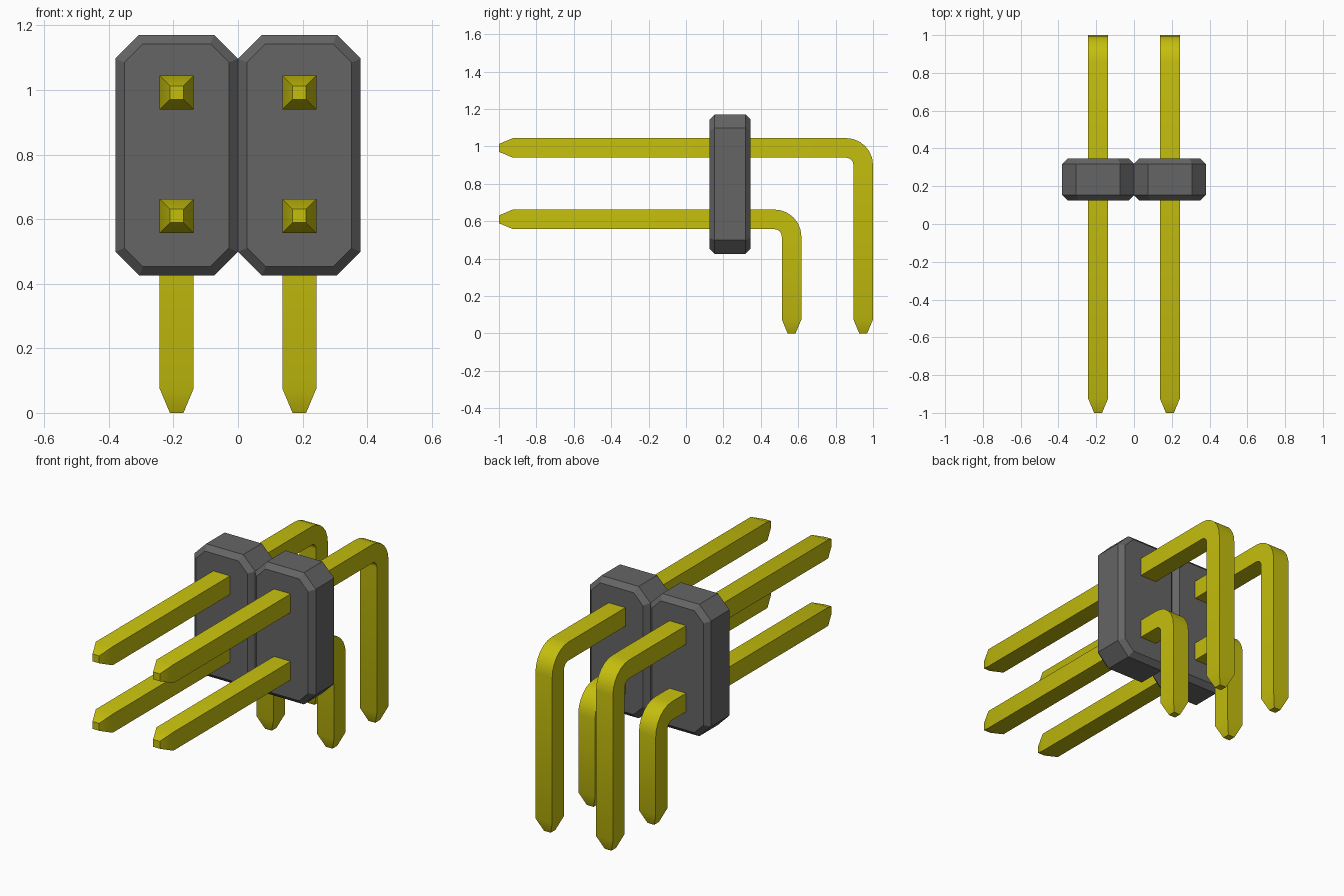
import bpy
import bmesh
from math import sin, cos, pi, radians, sqrt

if "Cube" in bpy.data.objects:
    bpy.data.objects.remove(bpy.data.objects["Cube"], do_unlink=True)


def make_material(name, rgb):
    mat = bpy.data.materials.new(name)
    mat.use_nodes = True
    mat.diffuse_color = (*rgb, 1)
    mat.node_tree.nodes["Principled BSDF"].inputs["Base Color"].default_value = (*rgb, 1)
    return mat


gold = make_material("gold yellow", (0.56, 0.52, 0.004))
plastic = make_material("dark grey plastic", (0.13, 0.13, 0.13))

PITCH = 0.38       # pin spacing
HALF = 0.0525      # half the pin thickness
TIP = 0.021        # half the tip thickness
TAPER = 0.075      # tip length
BEND = 0.092       # centreline bend radius


def loft(name, rings, mat):
    """Skin a list of closed rings and cap both ends."""
    bm = bmesh.new()
    loops = [[bm.verts.new(p) for p in ring] for ring in rings]
    n = len(loops[0])
    for a, b in zip(loops, loops[1:]):
        for i in range(n):
            j = (i + 1) % n
            bm.faces.new((a[i], a[j], b[j], b[i]))
    bm.faces.new(loops[0])
    bm.faces.new(loops[-1])
    bmesh.ops.recalc_face_normals(bm, faces=bm.faces)
    mesh = bpy.data.meshes.new(name)
    bm.to_mesh(mesh)
    bm.free()
    mesh.materials.append(mat)
    obj = bpy.data.objects.new(name, mesh)
    bpy.context.collection.objects.link(obj)
    return obj


def bent_pin(name, x, z, y_back):
    """Square pin running back from the front, then bending down to the ground."""
    yc, zc = y_back - HALF - BEND, z - BEND
    path = [(-1, z, 0, TIP), (-1 + TAPER, z, 0, HALF)]
    steps = 6
    for i in range(steps + 1):
        a = pi / 2 * i / steps
        path.append((yc + BEND * sin(a), zc + BEND * cos(a), a, HALF))
    down = y_back - HALF
    path += [(down, TAPER, pi / 2, HALF), (down, 0, pi / 2, TIP)]
    rings = []
    for y, h, a, r in path:
        rings.append([(x + u * r, y + v * r * sin(a), h + v * r * cos(a))
                      for u, v in ((-1, -1), (1, -1), (1, 1), (-1, 1))])
    pin = loft(name, rings, gold)
    bpy.ops.object.select_all(action="DESELECT")
    pin.select_set(True)
    bpy.context.view_layer.objects.active = pin
    bpy.ops.object.shade_smooth_by_angle(angle=radians(30))


def housing(name, x):
    """Octagonal block with bevelled front and back rims."""
    z_mid, hx, hz, cut, bevel = 0.798, PITCH / 2, 0.373, 0.074, 0.028

    def octagon(y, inset):
        w, h = hx - inset, hz - inset
        c = cut - inset * (2 - sqrt(2))
        outline = [(w, h - c), (w - c, h), (c - w, h), (-w, h - c),
                   (-w, c - h), (c - w, -h), (w - c, -h), (w, c - h)]
        return [(x + u, y, z_mid + v) for u, v in outline]

    front, back = 0.125, 0.346
    loft(name, [octagon(front, bevel), octagon(front + bevel, 0),
                octagon(back - bevel, 0), octagon(back, bevel)], plastic)


# One housing with an upper and a lower pin on each side
for side, sign in (("left", 1), ("right", -1)):
    x = sign * PITCH / 2
    housing(side + "_housing", x)
    bent_pin(side + "_upper_pin", x, 0.992, 1.0)
    bent_pin(side + "_lower_pin", x, 0.61, 0.617)
